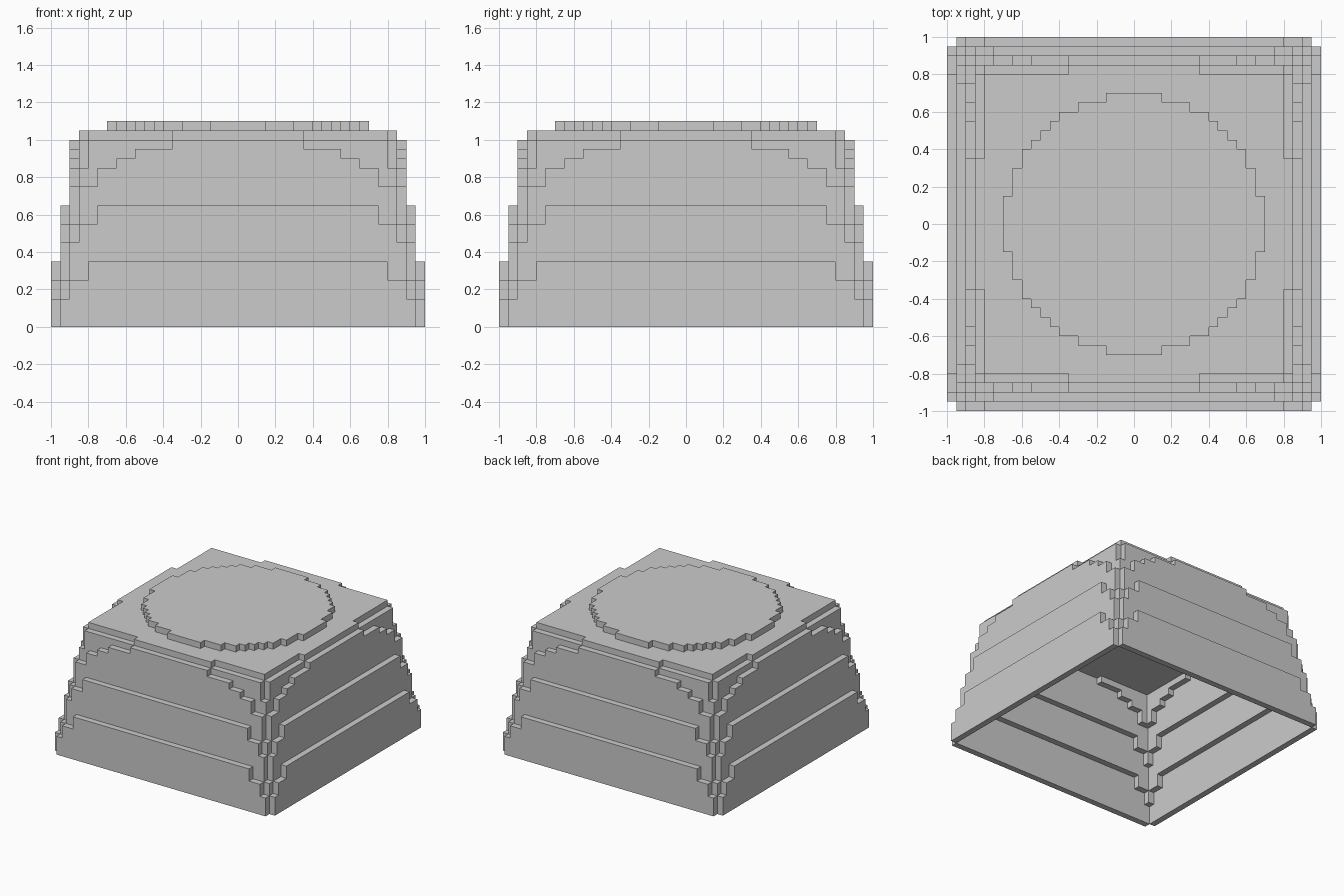
import bpy
import bmesh
from mathutils import Vector

UNIT = 0.05  # edge length of one block

cube = bpy.data.objects.get("Cube")
if cube:
    bpy.data.objects.remove(cube, do_unlink=True)

stone = bpy.data.materials.new("light_grey")
stone.use_nodes = True
grey = (0.6, 0.6, 0.6, 1.0)
stone.diffuse_color = grey
stone.node_tree.nodes["Principled BSDF"].inputs["Base Color"].default_value = grey


def block_mesh(name, cells):
    """Skin a set of blocks and merge flat areas into large faces."""
    bm = bmesh.new()
    for cell in cells:
        for axis in range(3):
            for side in (0, 1):
                beside = list(cell)
                beside[axis] += 1 if side else -1
                if tuple(beside) in cells:
                    continue
                u, v = (axis + 1) % 3, (axis + 2) % 3
                corners = []
                for du, dv in ((0, 0), (1, 0), (1, 1), (0, 1)):
                    p = Vector(cell)
                    p[axis] += side
                    p[u] += du
                    p[v] += dv
                    corners.append(bm.verts.new(p * UNIT))
                bm.faces.new(corners if side else corners[::-1])
    bmesh.ops.remove_doubles(bm, verts=bm.verts, dist=UNIT / 10)
    bmesh.ops.dissolve_limit(bm, angle_limit=0.01, verts=bm.verts, edges=bm.edges)
    mesh = bpy.data.meshes.new(name)
    bm.to_mesh(mesh)
    bm.free()
    mesh.materials.append(stone)
    obj = bpy.data.objects.new(name, mesh)
    bpy.context.collection.objects.link(obj)
    return obj


def height(steps, x):
    """Top of a stepped outline above block column x."""
    reach = max(x + 1, -x)
    return max([top for half, top in steps if half >= reach], default=0)


def ring(distance, steps, covered):
    """Four stepped plates, each rising behind the plate outside it."""
    cells = set()
    for x in range(-distance, distance):
        for z in range(height(covered, x), height(steps, x)):
            px, py = x, -distance
            for _ in range(4):
                cells.add((px, py, z))
                px, py = -1 - py, px
    return cells


# Wall tiers from outside to inside: (half width, top) in blocks
tiers = [
    ("lower_wall", [(19, 3), (18, 5), (16, 7)]),
    ("middle_wall", [(19, 5), (18, 9), (17, 11), (15, 13)]),
    ("upper_wall", [(18, 11), (17, 15), (15, 17), (13, 18), (11, 19), (7, 20)]),
    ("roof_edge", [(17, 17), (16, 20), (7, 21)]),
]
covered = []
for i, (name, steps) in enumerate(tiers):
    block_mesh(name, ring(20 - i, steps, covered))
    covered = steps

# Flat square roof with a stepped round disc on top
roof = {(x, y, 20) for x in range(-16, 16) for y in range(-16, 16)}
disc = [(14, 3), (13, 6), (12, 8), (11, 9), (10, 10),
        (9, 11), (8, 12), (6, 13), (3, 14)]
for half_x, half_y in disc:
    roof |= {(x, y, 21) for x in range(-half_x, half_x)
             for y in range(-half_y, half_y)}
block_mesh("roof", roof)
